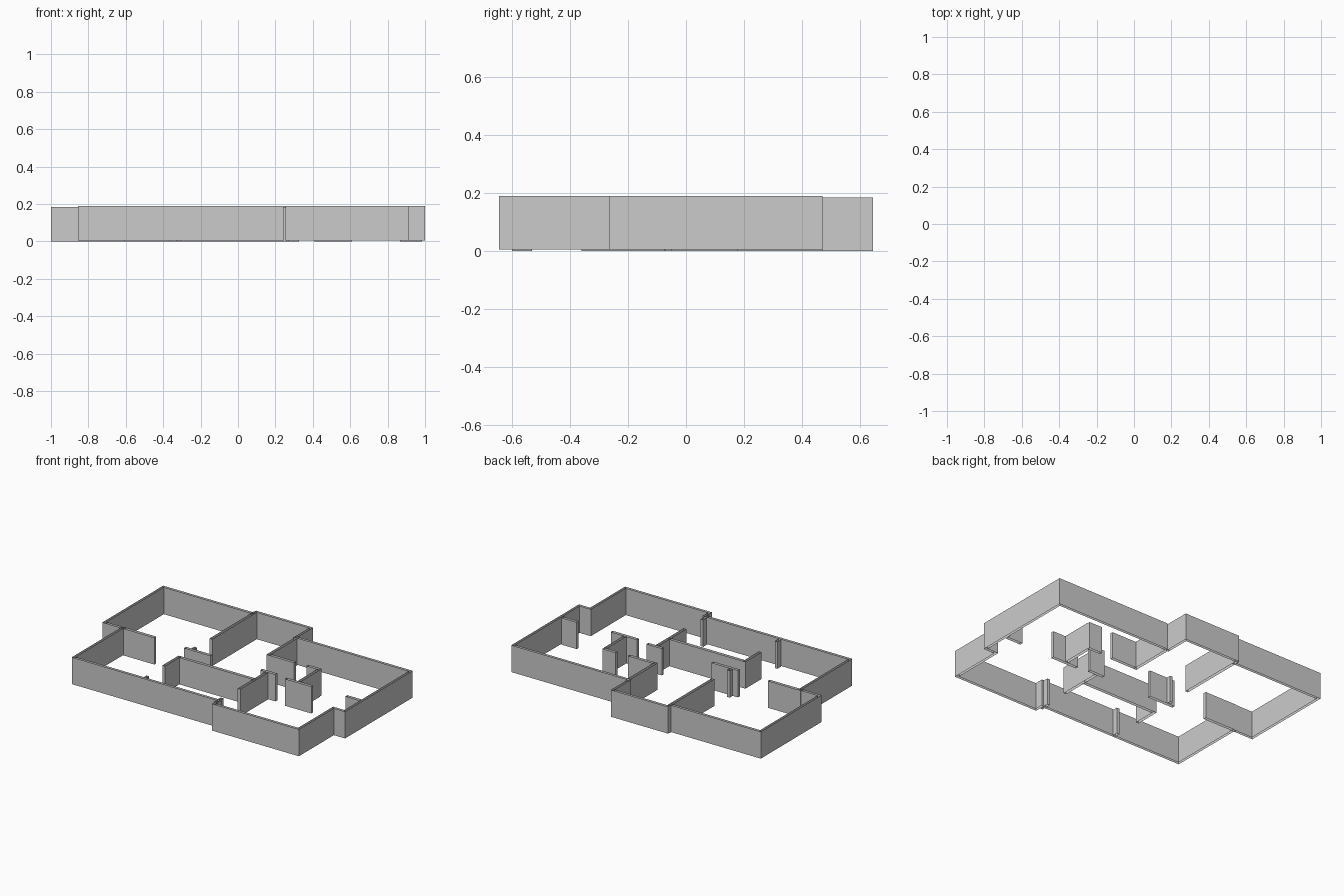
import bpy
from mathutils import Vector

if "Cube" in bpy.data.objects:
    bpy.data.objects.remove(bpy.data.objects["Cube"])

T = 0.017            # wall thickness
HIGH = (0.005, 0.19)  # front and right outer walls
LOW = (0.0, 0.185)    # rear-left outer walls and partitions


def sheets(name, edges):
    """Open vertical sheets: each edge is (start, end, (z0, z1))."""
    verts, faces = [], []
    for a, b, (z0, z1) in edges:
        n = len(verts)
        verts += [(a[0], a[1], z0), (b[0], b[1], z0), (b[0], b[1], z1), (a[0], a[1], z1)]
        faces.append((n, n + 1, n + 2, n + 3))
    me = bpy.data.meshes.new(name)
    me.from_pydata(verts, [], faces)
    ob = bpy.data.objects.new(name, me)
    bpy.context.collection.objects.link(ob)
    return ob


def inset(loop, t):
    """Move a right-angled counter-clockwise outline inwards."""
    out = []
    for i, p in enumerate(loop):
        q = Vector(p)
        for a, b in ((loop[i - 1], p), (p, loop[(i + 1) % len(loop)])):
            d = (Vector(b) - Vector(a)).normalized()
            q += t * Vector((-d.y, d.x))
        out.append(tuple(q))
    return out


def partition(name, x0, x1, y0, y1):
    """Free-standing wall: four sides, open above and below."""
    c = [(x0, y0), (x1, y0), (x1, y1), (x0, y1)]
    return sheets(name, [(c[i], c[(i + 1) % 4], LOW) for i in range(4)])


# outer wall, outside and inside skins
outline = [(0.255, -0.645), (0.915, -0.645), (0.915, -0.265), (1, -0.265), (1, 0.47),
           (0.12, 0.47), (0.12, 0.645), (-0.315, 0.645), (-0.315, 0.615), (-1, 0.615),
           (-1, -0.045), (-0.855, -0.045), (-0.855, -0.585), (0.255, -0.585)]
inner = inset(outline, T)
N = len(outline)
level = [LOW if 5 <= i <= 10 else HIGH for i in range(N)]
sheets("outer_wall_outside", [(outline[i], outline[(i + 1) % N], level[i]) for i in range(N)])
sheets("outer_wall_inside", [(inner[(i + 1) % N], inner[i], level[i]) for i in range(N)])

# walls running along x: name, x range, y centre
h = 0.01
for name, x0, x1, y in [
        ("left_room_wall", -0.855, -0.605, -0.035),
        ("hall_left_wall", -0.365, -0.165, -0.053),
        ("corridor_wall", -0.31, 0.255, -0.185),
        ("hall_stub", 0.21, 0.325, -0.047),
        ("right_room_wall", 0.41, 0.61, -0.065),
        ("right_end_wall", 0.867, 1 - T, -0.06),
        ("rear_room_wall", 0.13, 0.32, 0.163),
        ("closet_wall", 0.41, 0.51, 0.168)]:
    partition(name, x0, x1, y - h, y + h)

# walls running along y: name, x centre, y range
for name, x, y0, y1 in [
        ("rear_left_wall", -0.307, 0.145, 0.63),
        ("rear_right_wall", 0.12, 0.153, 0.47),
        ("hall_left_stub", -0.315, -0.043, -0.012),
        ("corridor_left_wall", -0.32, -0.35, -0.175),
        ("corridor_right_wall", 0.26, -0.36, -0.057),
        ("closet_side_wall", 0.503, -0.055, 0.158),
        ("front_left_stub", -0.315, -0.585 + T, -0.53),
        ("front_right_stub", 0.25, -0.6, -0.53)]:
    partition(name, x - h, x + h, y0, y1)
